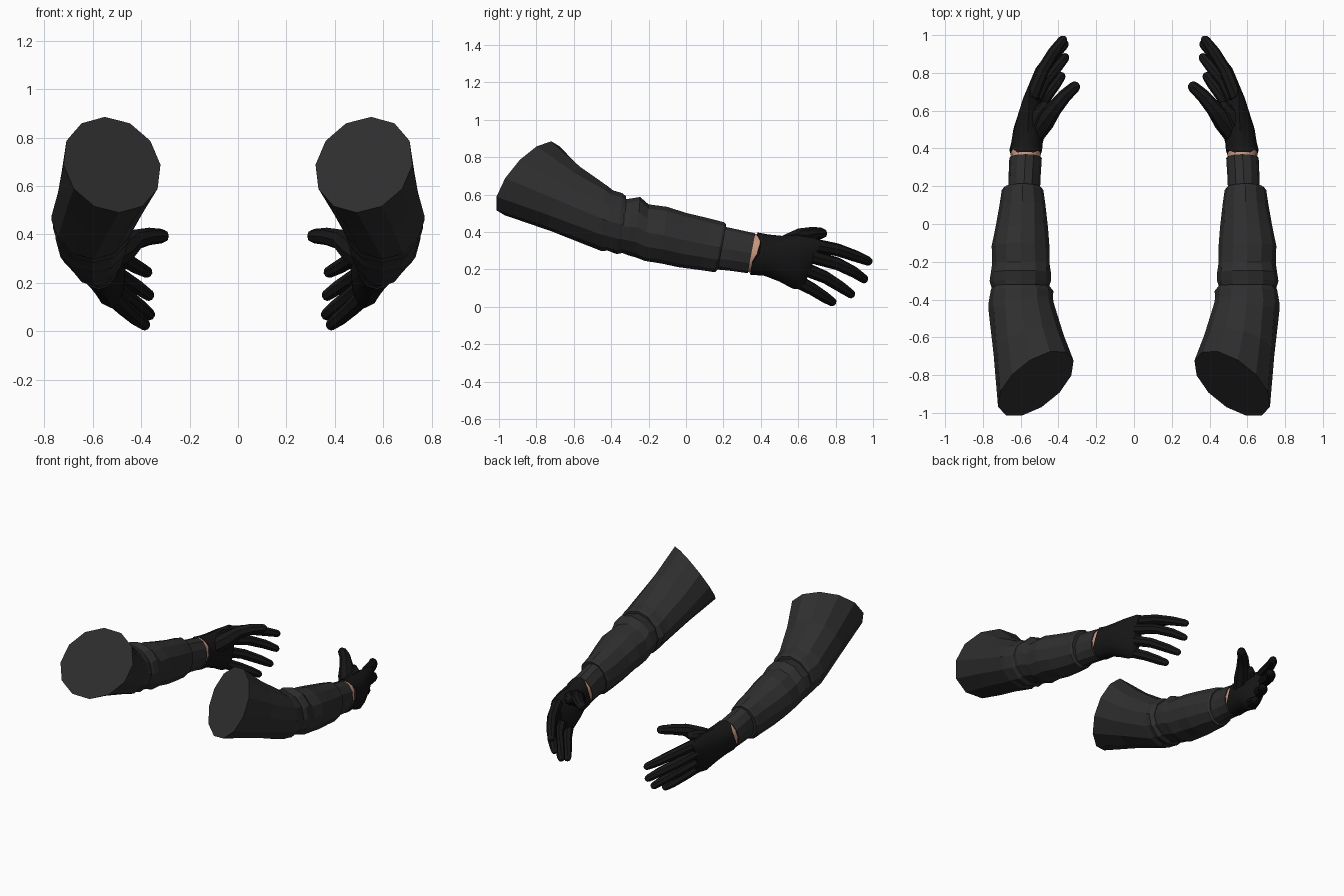
import bpy, bmesh, math, random
from mathutils import Vector

random.seed(4)


def material(name, rgb):
    m = bpy.data.materials.new(name)
    m.diffuse_color = (*rgb, 1)
    return m


CLOTH = material("charcoal_cloth", (0.028, 0.028, 0.028))
GLOVE = material("black_leather", (0.008, 0.008, 0.008))
SKIN = material("skin", (0.62, 0.32, 0.21))


def loft(name, rings, mat, smooth=None):
    """Skin a list of equal-length rings, cap both ends, mirror to the other arm."""
    bm = bmesh.new()
    loops = [[bm.verts.new(p) for p in r] for r in rings]
    n = len(loops[0])
    for a, b in zip(loops, loops[1:]):
        for i in range(n):
            j = (i + 1) % n
            bm.faces.new((a[i], a[j], b[j], b[i]))
    bm.faces.new(loops[0])
    bm.faces.new(loops[-1])
    bmesh.ops.recalc_face_normals(bm, faces=bm.faces)
    me = bpy.data.meshes.new(name)
    bm.to_mesh(me)
    bm.free()
    me.materials.append(mat)
    ob = bpy.data.objects.new(name, me)
    bpy.context.collection.objects.link(ob)
    if smooth:
        bpy.ops.object.select_all(action='DESELECT')
        ob.select_set(True)
        bpy.context.view_layer.objects.active = ob
        bpy.ops.object.shade_smooth_by_angle(angle=math.radians(smooth))
    ob.modifiers.new("other_arm", 'MIRROR').use_mirror_merge = False
    return ob


def section(x0, x1, yt, zt, yb, zb, skew=0.0, lean=0.0, n=12, jitter=0.0):
    """Slanted oval: x range, top (y, z), bottom (y, z), y skew and x lean."""
    pts = []
    for i in range(n):
        a = math.tau * i / n
        c, s = math.cos(a), math.sin(a)
        k = 1 + random.uniform(-jitter, jitter)
        dx = c * (x1 - x0) / 2 * k
        pts.append(Vector(((x0 + x1) / 2 + dx + lean * s,
                           (yt + yb) / 2 + s * (yt - yb) / 2 + skew * dx,
                           (zt + zb) / 2 + s * (zt - zb) / 2 * k)))
    return pts


def tube(name, pts, radii, n=8):
    """Finger: round tube along a path with a domed tip."""
    pts = [Vector(p) for p in pts]
    d = (pts[-1] - pts[-2]).normalized()
    end, r = pts[-1], radii[-1]
    path = pts + [end + d * r * 0.6, end + d * r * 0.95]
    radii = list(radii) + [r * 0.8, r * 0.35]
    rings = []
    for i, p in enumerate(path):
        t = (path[min(i + 1, len(path) - 1)] - path[max(i - 1, 0)]).normalized()
        u = t.cross(Vector((0, 0, 1))).normalized()
        v = u.cross(t)
        rings.append([p + radii[i] * (u * math.cos(math.tau * k / n) + v * math.sin(math.tau * k / n))
                      for k in range(n)])
    return loft(name, rings, GLOVE, 40)


# upper sleeve, from the cut at the shoulder to the elbow
loft("upper_sleeve", [
    section(0.32, 0.72, -0.72, 0.885, -0.97, 0.49, -0.61, 0.03),
    section(0.375, 0.745, -0.565, 0.745, -0.72, 0.405, -0.3, 0.02, jitter=0.02),
    section(0.425, 0.768, -0.42, 0.645, -0.45, 0.30, -0.1, jitter=0.02),
    section(0.43, 0.768, -0.39, 0.62, -0.42, 0.30, -0.1, jitter=0.02),
    section(0.43, 0.762, -0.34, 0.608, -0.37, 0.28, jitter=0.02),
    section(0.45, 0.75, -0.32, 0.59, -0.33, 0.29),
], CLOTH)

# forearm sleeve, with folds at the elbow and a stepped end
loft("forearm_sleeve", [
    section(0.46, 0.745, -0.36, 0.57, -0.37, 0.30),
    section(0.44, 0.765, -0.295, 0.578, -0.31, 0.278, jitter=0.015),
    section(0.442, 0.76, -0.245, 0.588, -0.27, 0.263, jitter=0.015),
    section(0.445, 0.75, -0.20, 0.548, -0.22, 0.245, jitter=0.02),
    section(0.45, 0.755, -0.10, 0.535, -0.13, 0.23, jitter=0.02),
    section(0.458, 0.735, 0.0, 0.505, -0.04, 0.213, jitter=0.02),
    section(0.468, 0.712, 0.12, 0.472, 0.08, 0.197, jitter=0.02),
    section(0.48, 0.70, 0.205, 0.452, 0.155, 0.185),
    section(0.49, 0.69, 0.215, 0.44, 0.17, 0.20),
], CLOTH)

# narrow inner cuff
loft("inner_cuff", [
    section(0.50, 0.668, 0.15, 0.44, 0.11, 0.205),
    section(0.495, 0.664, 0.28, 0.415, 0.24, 0.192, jitter=0.02),
    section(0.488, 0.66, 0.37, 0.393, 0.33, 0.18),
], CLOTH)

# bare wrist between cuff and glove
loft("wrist", [
    section(0.494, 0.654, 0.33, 0.39, 0.30, 0.19),
    section(0.494, 0.652, 0.40, 0.388, 0.36, 0.182),
    section(0.50, 0.64, 0.46, 0.37, 0.42, 0.18),
], SKIN, 40)

# glove palm, with a notch at each side of the opening
opening = section(0.487, 0.66, 0.382, 0.398, 0.342, 0.172)
for i, push in {0: 0.03, 1: 0.03, 6: 0.025, 5: 0.02}.items():
    opening[i].y += push
loft("glove_palm", [
    opening,
    section(0.483, 0.65, 0.44, 0.387, 0.42, 0.166),
    section(0.465, 0.638, 0.51, 0.38, 0.50, 0.135, lean=0.01),
    section(0.47, 0.612, 0.60, 0.382, 0.57, 0.097, lean=0.015),
    section(0.49, 0.583, 0.69, 0.368, 0.61, 0.095, lean=0.018),
    section(0.505, 0.56, 0.725, 0.35, 0.63, 0.11, lean=0.018),
], GLOVE, 40)

# fingers and thumb
R = (0.037, 0.034, 0.031, 0.025)
fingers = {
    "index_finger": [(0.542, 0.67, 0.332), (0.485, 0.81, 0.305), (0.425, 0.91, 0.27), (0.378, 0.973, 0.245)],
    "middle_finger": [(0.545, 0.67, 0.27), (0.49, 0.81, 0.23), (0.42, 0.90, 0.185), (0.37, 0.95, 0.15)],
    "ring_finger": [(0.535, 0.63, 0.205), (0.48, 0.745, 0.158), (0.41, 0.83, 0.105), (0.367, 0.88, 0.07)],
    "little_finger": [(0.52, 0.58, 0.145), (0.468, 0.675, 0.095), (0.415, 0.745, 0.05), (0.387, 0.78, 0.028)],
}
for name, pts in fingers.items():
    tube(name, pts, R)
tube("thumb", [(0.54, 0.46, 0.29), (0.475, 0.545, 0.335), (0.425, 0.61, 0.378),
               (0.365, 0.68, 0.392), (0.315, 0.725, 0.393)],
     (0.055, 0.056, 0.043, 0.036, 0.03))
# webbing between thumb and index finger
tube("thumb_web", [(0.53, 0.52, 0.32), (0.50, 0.59, 0.345), (0.475, 0.62, 0.355)], (0.05, 0.045, 0.03))
